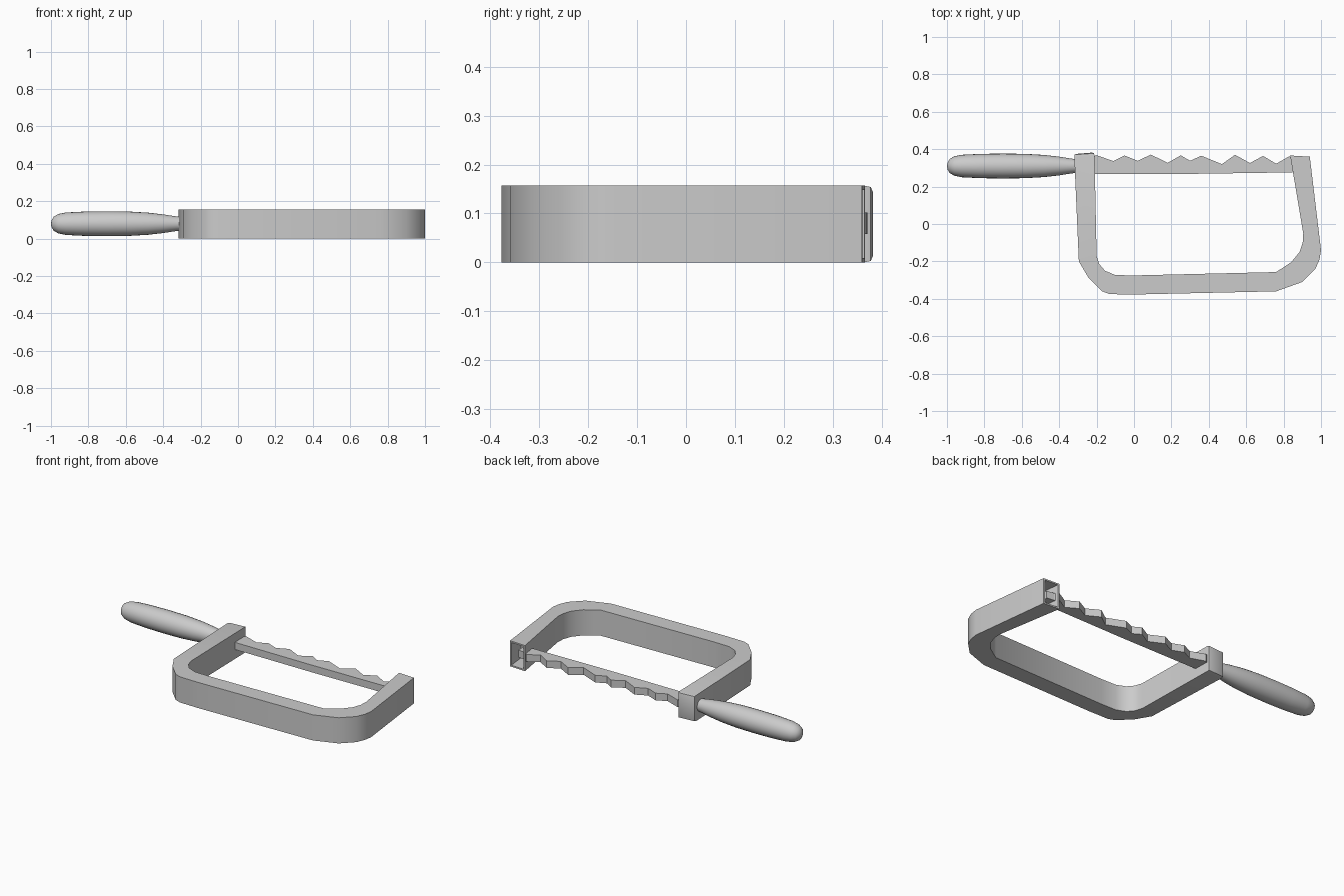
import bpy, bmesh, math
from mathutils import Vector

if "Cube" in bpy.data.objects:
    bpy.data.objects.remove(bpy.data.objects["Cube"])

H = 0.157   # frame height
ZC = 0.08   # handle and blade centre height


def finish(bm, name, angle):
    bmesh.ops.recalc_face_normals(bm, faces=bm.faces[:])
    me = bpy.data.meshes.new(name)
    bm.to_mesh(me)
    bm.free()
    ob = bpy.data.objects.new(name, me)
    bpy.context.collection.objects.link(ob)
    bpy.ops.object.select_all(action='DESELECT')
    ob.select_set(True)
    bpy.context.view_layer.objects.active = ob
    bpy.ops.object.shade_smooth_by_angle(angle=math.radians(angle))
    return ob


def bridge(bm, a, b):
    n = len(a)
    for i in range(n):
        bm.faces.new((a[i], a[(i + 1) % n], b[(i + 1) % n], b[i]))


# Bow frame: stations of (outer point, inner point) swept from handle to tip
stations = [
    ((-0.319, 0.355), (-0.211, 0.365)), ((-0.295, -0.20), (-0.20, -0.17)),
    ((-0.245, -0.285), (-0.185, -0.215)), ((-0.17, -0.36), (-0.155, -0.25)),
    ((-0.13, -0.375), (-0.10, -0.273)), ((0.0, -0.377), (0.0, -0.275)),
    ((0.76, -0.36), (0.76, -0.257)), ((0.90, -0.31), (0.84, -0.205)),
    ((0.97, -0.24), (0.885, -0.15)), ((0.992, -0.19), (0.902, -0.10)),
    ((1.0, -0.14), (0.905, -0.05)), ((0.94, 0.36), (0.835, 0.366)),
]


def section(bm, o, i, wall=0.0, dz=0.0):
    o, i = Vector(o), Vector(i)
    d = (i - o).normalized() * wall
    o, i = o + d, i - d
    return [bm.verts.new((p.x, p.y, z)) for p, z in
            ((o, dz), (o, H - dz), (i, H - dz), (i, dz))]


bm = bmesh.new()
rings = [section(bm, o, i) for o, i in stations]
# rounded closed end beside the handle
caps = [section(bm, (-0.320, 0.370), (-0.211, 0.378), 0.003, 0.003),
        section(bm, (-0.320, 0.374), (-0.211, 0.383), 0.013, 0.012)]
rings = caps[::-1] + rings
# hollow open end at the tip
o1, i1 = stations[-1]
rings.append(section(bm, o1, i1, 0.009, 0.009))
rings.append(section(bm, (0.952, 0.25), (0.849, 0.25), 0.009, 0.009))
for a, b in zip(rings, rings[1:]):
    bridge(bm, a, b)
bm.faces.new(rings[0])
bm.faces.new(rings[-1])
finish(bm, "bow_frame", 50)

# Handle: profile revolved around the x axis
profile = [(-0.997, 0.018), (-0.985, 0.038), (-0.96, 0.052), (-0.92, 0.060),
           (-0.82, 0.065), (-0.70, 0.0665), (-0.58, 0.065), (-0.48, 0.059),
           (-0.40, 0.050), (-0.35, 0.042), (-0.30, 0.035)]
bm = bmesh.new()
N = 24
rings = [[bm.verts.new((x, 0.31 + r * math.cos(2 * math.pi * k / N),
                        ZC + r * math.sin(2 * math.pi * k / N)))
          for k in range(N)] for x, r in profile]
for a, b in zip(rings, rings[1:]):
    bridge(bm, a, b)
tip = bm.verts.new((-1.0, 0.31, ZC))
for k in range(N):
    bm.faces.new((tip, rings[0][k], rings[0][(k + 1) % N]))
bm.faces.new(rings[-1])
finish(bm, "handle", 40)

# Toothed blade: outline extruded in z, ending in a tang inside the hollow tip
teeth = [(-0.20, 0.368), (-0.11, 0.336), (-0.05, 0.366), (0.02, 0.338),
         (0.09, 0.371), (0.18, 0.327), (0.25, 0.367), (0.30, 0.338),
         (0.36, 0.365), (0.47, 0.320), (0.54, 0.370), (0.62, 0.326),
         (0.69, 0.364), (0.76, 0.322), (0.83, 0.362)]
outline = [(-0.22, 0.268), (0.30, 0.268), (0.848, 0.276), (0.85, 0.295),
           (0.90, 0.300), (0.90, 0.338), (0.85, 0.345)] + teeth[::-1] + [(-0.22, 0.36)]
bm = bmesh.new()
low, high = ([bm.verts.new((x, y, z)) for x, y in outline]
             for z in (ZC - 0.022, ZC + 0.022))
bridge(bm, low, high)
bm.faces.new(low[::-1])
bm.faces.new(high)
finish(bm, "toothed_blade", 30)
